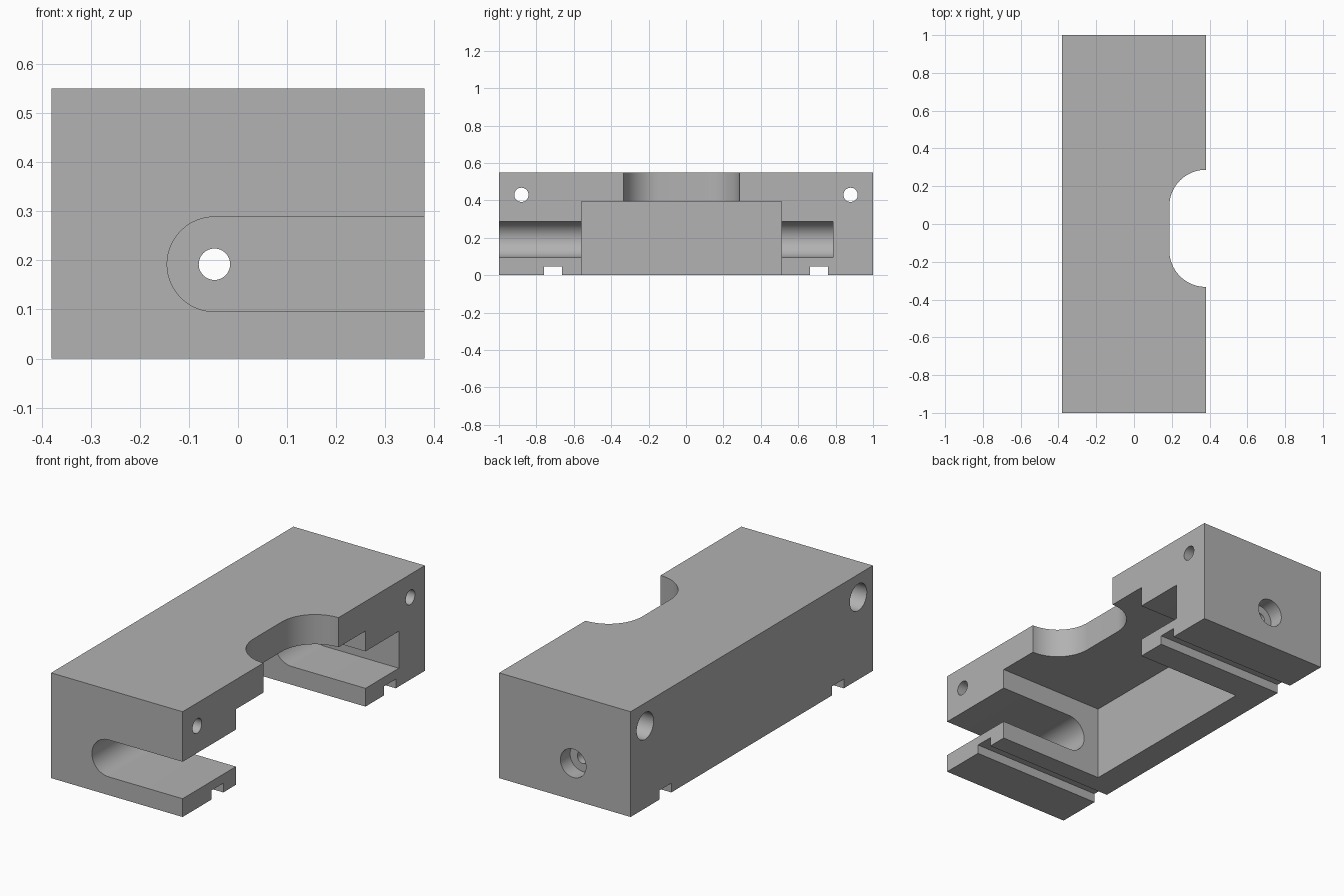
import bpy, bmesh, math
from mathutils import Vector

if "Cube" in bpy.data.objects:
    bpy.data.objects.remove(bpy.data.objects["Cube"])

W, L, H = 0.38, 1.0, 0.55          # half width, half length, height
E = 0.05                           # cutter overshoot

grey = bpy.data.materials.new("plain grey")
grey.diffuse_color = (0.445, 0.445, 0.445, 1)
grey.use_nodes = True
grey.node_tree.nodes["Principled BSDF"].inputs["Base Color"].default_value = grey.diffuse_color


def prism(name, points, sweep):
    """Closed solid from a planar outline swept along a vector."""
    bm = bmesh.new()
    face = bm.faces.new([bm.verts.new(p) for p in points])
    out = bmesh.ops.extrude_face_region(bm, geom=[face])
    bmesh.ops.translate(bm, vec=Vector(sweep),
                        verts=[v for v in out["geom"] if isinstance(v, bmesh.types.BMVert)])
    bmesh.ops.recalc_face_normals(bm, faces=bm.faces)
    mesh = bpy.data.meshes.new(name)
    bm.to_mesh(mesh)
    bm.free()
    mesh.materials.append(grey)
    ob = bpy.data.objects.new(name, mesh)
    bpy.context.collection.objects.link(ob)
    return ob


def box(name, x0, x1, y0, y1, z0, z1):
    pts = [(x0, y0, z0), (x1, y0, z0), (x1, y1, z0), (x0, y1, z0)]
    return prism(name, pts, (0, 0, z1 - z0))


def arc(cx, cy, r, a0, a1, n=24):
    return [(cx + r * math.cos(math.radians(a0 + (a1 - a0) * i / n)),
             cy + r * math.sin(math.radians(a0 + (a1 - a0) * i / n))) for i in range(n + 1)]


def slot(name, y0, y1):
    """Round-ended slot open on the +x side."""
    outline = arc(-0.048, 0.192, 0.0965, 90, 270) + [(W + E, 0.0955), (W + E, 0.2885)]
    return prism(name, [(x, y0, z) for x, z in outline], (0, y1 - y0, 0))


def bore_y(name, r, y0, y1):
    return prism(name, [(x, y0, z) for x, z in arc(-0.048, 0.192, r, 0, 360, 48)[:-1]],
                 (0, y1 - y0, 0))


def bore_x(name, r, y, x0, x1):
    return prism(name, [(x0, a, z) for a, z in arc(y, 0.43, r, 0, 360, 48)[:-1]],
                 (x1 - x0, 0, 0))


block = box("housing_block", -W, W, -L, L, 0, H)

# Underside pocket and rounded top opening
cutters = [box("pocket", -0.236, W + E, -0.56, 0.51, -E, 0.395)]
R = 0.193
opening = ([(W + E, 0.287)] + arc(W, 0.287 - R, R, 90, 180)
           + arc(W, -0.333 + R, R, 180, 270) + [(W + E, -0.333)])
cutters.append(prism("top_opening", [(x, y, 0.3) for x, y in opening], (0, 0, H + E - 0.3)))

# Side slots, with a counterbored hole through the closed end
cutters += [slot("front_slot", -L - E, -0.5), slot("rear_slot", 0.45, 0.785),
            bore_y("end_hole", 0.032, 0.7, L + E),
            bore_y("end_counterbore", 0.074, 0.92, L + E)]

# Mounting holes across the block and grooves under it
for s in (-1, 1):
    cutters += [bore_x("mount_hole", 0.038, s * 0.88, -W - E, W + E),
                bore_x("mount_counterbore", 0.07, s * 0.88, -W - E, 0.0),
                box("groove", -W - E, W + E, s * 0.712 - 0.048, s * 0.712 + 0.048, -E, 0.048)]

# Cut everything away
bpy.context.view_layer.objects.active = block
block.select_set(True)
for c in cutters:
    mod = block.modifiers.new(c.name, "BOOLEAN")
    mod.operation = "DIFFERENCE"
    mod.solver = "EXACT"
    mod.object = c
    bpy.ops.object.modifier_apply(modifier=mod.name)
    bpy.data.objects.remove(c)

bpy.ops.object.shade_smooth_by_angle(angle=math.radians(30))
